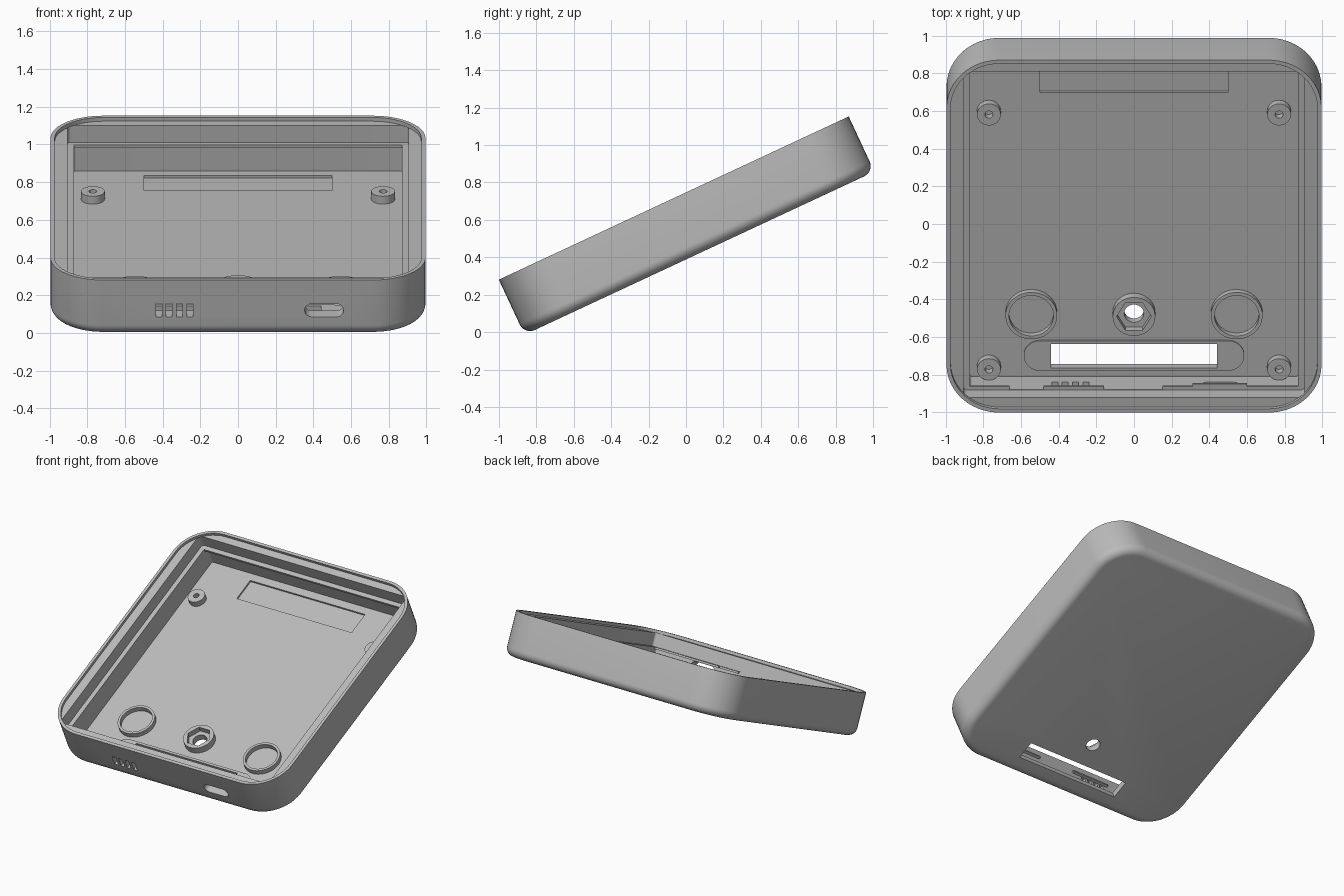
import bpy, bmesh, math
from mathutils import Matrix

cube = bpy.data.objects.get("Cube")
if cube:
    bpy.data.objects.remove(cube, do_unlink=True)

# One matte grey for every part
grey = bpy.data.materials.new("matte_grey")
grey.use_nodes = True
GREY = (0.5, 0.5, 0.5, 1)
grey.diffuse_color = GREY
grey.node_tree.nodes["Principled BSDF"].inputs["Base Color"].default_value = GREY

# Parts are laid out flat, then tipped up at the back
TILT = Matrix.Translation((0, 0.072, 0.422)) @ Matrix.Rotation(math.radians(25), 4, 'X')
FLOOR = 0.038


def rounded_rect(hx, hy, r, seg=12):
    pts = []
    for k, (sx, sy) in enumerate(((1, 1), (-1, 1), (-1, -1), (1, -1))):
        for i in range(seg + 1):
            a = math.pi / 2 * (k + i / seg)
            pts.append((sx * (hx - r) + r * math.cos(a), sy * (hy - r) + r * math.sin(a)))
    return pts


def circle(r, n=40, phase=0):
    return [(r * math.cos(2 * math.pi * i / n + phase), r * math.sin(2 * math.pi * i / n + phase))
            for i in range(n)]


def loft(name, levels, center=(0, 0), closed=False):
    """Join outlines (points, height) into a skin, capped or joined end to end."""
    bm = bmesh.new()
    rings = [[bm.verts.new((x + center[0], y + center[1], z)) for x, y in pts] for pts, z in levels]
    pairs = list(zip(rings, rings[1:])) + ([(rings[-1], rings[0])] if closed else [])
    for a, b in pairs:
        for i in range(len(a)):
            j = (i + 1) % len(a)
            bm.faces.new((a[i], a[j], b[j], b[i]))
    if not closed:
        bm.faces.new(rings[0][::-1])
        bm.faces.new(rings[-1])
    bmesh.ops.recalc_face_normals(bm, faces=bm.faces)
    mesh = bpy.data.meshes.new(name)
    bm.to_mesh(mesh)
    bm.free()
    mesh.materials.append(grey)
    obj = bpy.data.objects.new(name, mesh)
    bpy.context.collection.objects.link(obj)
    obj.matrix_world = TILT
    return obj


def prism(name, pts, z0, z1, center=(0, 0)):
    return loft(name, [(pts, z0), (pts, z1)], center)


def box(name, x0, x1, y0, y1, z0, z1):
    return prism(name, [(x0, y0), (x1, y0), (x1, y1), (x0, y1)], z0, z1)


def tube(name, outer, inner, z0, z1, center):
    return loft(name, [(outer, z0), (outer, z1), (inner, z1), (inner, z0)], center, True)


def cut(target, cutters):
    bpy.context.view_layer.objects.active = target
    for c in cutters:
        c.hide_render = True
        mod = target.modifiers.new("cut", 'BOOLEAN')
        mod.operation, mod.solver, mod.object = 'DIFFERENCE', 'EXACT', c
        bpy.ops.object.modifier_apply(modifier=mod.name)
        bpy.data.objects.remove(c, do_unlink=True)


# Tray: bottom fillet, outer wall, stepped rim, square pocket, side ledges, floor
HX, HY, R, FILLET = 0.995, 1.032, 0.28, 0.06
levels = []
for i in range(9):
    a = math.pi / 2 * i / 8
    inset = FILLET * (1 - math.sin(a))
    levels.append((rounded_rect(HX - inset, HY - inset, R - inset), FILLET * (1 - math.cos(a))))
levels += [
    (rounded_rect(HX, HY, R), 0.325),
    (rounded_rect(HX - 0.022, HY - 0.022, R - 0.022), 0.325),
    (rounded_rect(HX - 0.022, HY - 0.022, R - 0.022), 0.303),
    (rounded_rect(0.905, 0.955, 0.02), 0.303),
    (rounded_rect(0.905, 0.955, 0.02), 0.205),
    (rounded_rect(0.87, 0.954, 0.01), 0.205),
    (rounded_rect(0.87, 0.954, 0.01), FLOOR),
]
tray = loft("tray", levels)

# Openings: battery slot, screw hole, rear label recess, vents and port
NUT = (0, -0.58)
SLOT_Y = -0.83
cutters = [
    box("slot_cutter", -0.44, 0.44, SLOT_Y - 0.07, SLOT_Y + 0.07, -0.1, 0.1),
    prism("screw_cutter", circle(0.052), -0.1, 0.1, NUT),
    box("recess_cutter", -0.5, 0.5, 0.709, 0.894, FLOOR - 0.014, 0.1),
]
for i in range(4):
    x = -0.42 + 0.055 * i
    cutters.append(box("vent_cutter", x - 0.016, x + 0.016, -1.1, -0.93, 0.11, 0.187))
port = prism("port_cutter", rounded_rect(0.103, 0.038, 0.037), 0.93, 1.1)
port.matrix_world = TILT @ Matrix.Translation((0.457, 0, 0.148)) @ Matrix.Rotation(math.pi / 2, 4, 'X')
cutters.append(port)
bpy.context.view_layer.update()
cut(tray, cutters)

# Screw posts in the four corners
for side, sx in (("left", 1), ("right", -1)):
    for end, y in (("back", 0.6), ("front", -0.892)):
        tube(f"{end}_{side}_post", circle(0.063), circle(0.021), FLOOR - 0.01, 0.084, (sx * 0.77, y))
    # Low locating rings
    tube(f"{side}_ring", circle(0.137, 56), circle(0.118, 56), FLOOR - 0.01, 0.075, (sx * 0.545, -0.582))

# Nut holder with a hexagonal pocket
holder = prism("nut_holder", circle(0.113, 48), FLOOR - 0.005, 0.09, NUT)
nut_cutters = [prism("hex_cutter", circle(0.092, 6), 0.05, 0.2, NUT),
               prism("bore_cutter", circle(0.052), -0.1, 0.1, NUT)]
bpy.context.view_layer.update()
cut(holder, nut_cutters)

# Thin raised pad around the battery slot
pad = prism("slot_pad", rounded_rect(0.585, 0.088, 0.087), FLOOR - 0.005, FLOOR + 0.008, (0, SLOT_Y))
pad_cutter = box("pad_cutter", -0.44, 0.44, SLOT_Y - 0.07, SLOT_Y + 0.07, -0.1, 0.1)
bpy.context.view_layer.update()
cut(pad, [pad_cutter])

# Thin shelf along the back wall, notched shelf along the front wall
box("back_shelf", -0.872, 0.872, 0.92, 0.958, 0.188, 0.205)
for i, (x0, x1) in enumerate(((-0.872, -0.66), (-0.48, -0.16), (0.15, 0.872))):
    box(f"front_shelf_{i + 1}", x0, x1, -0.958, -0.935, 0.19, 0.205)
box("port_shelf", 0.31, 0.6, -0.958, -0.922, 0.19, 0.205)

# Smooth the curves, keep the edges crisp
bpy.ops.object.select_all(action='DESELECT')
for obj in bpy.context.scene.objects:
    if obj.type == 'MESH' and grey.name in obj.data.materials:
        obj.select_set(True)
        bpy.context.view_layer.objects.active = obj
bpy.ops.object.shade_smooth_by_angle(angle=math.radians(30))
